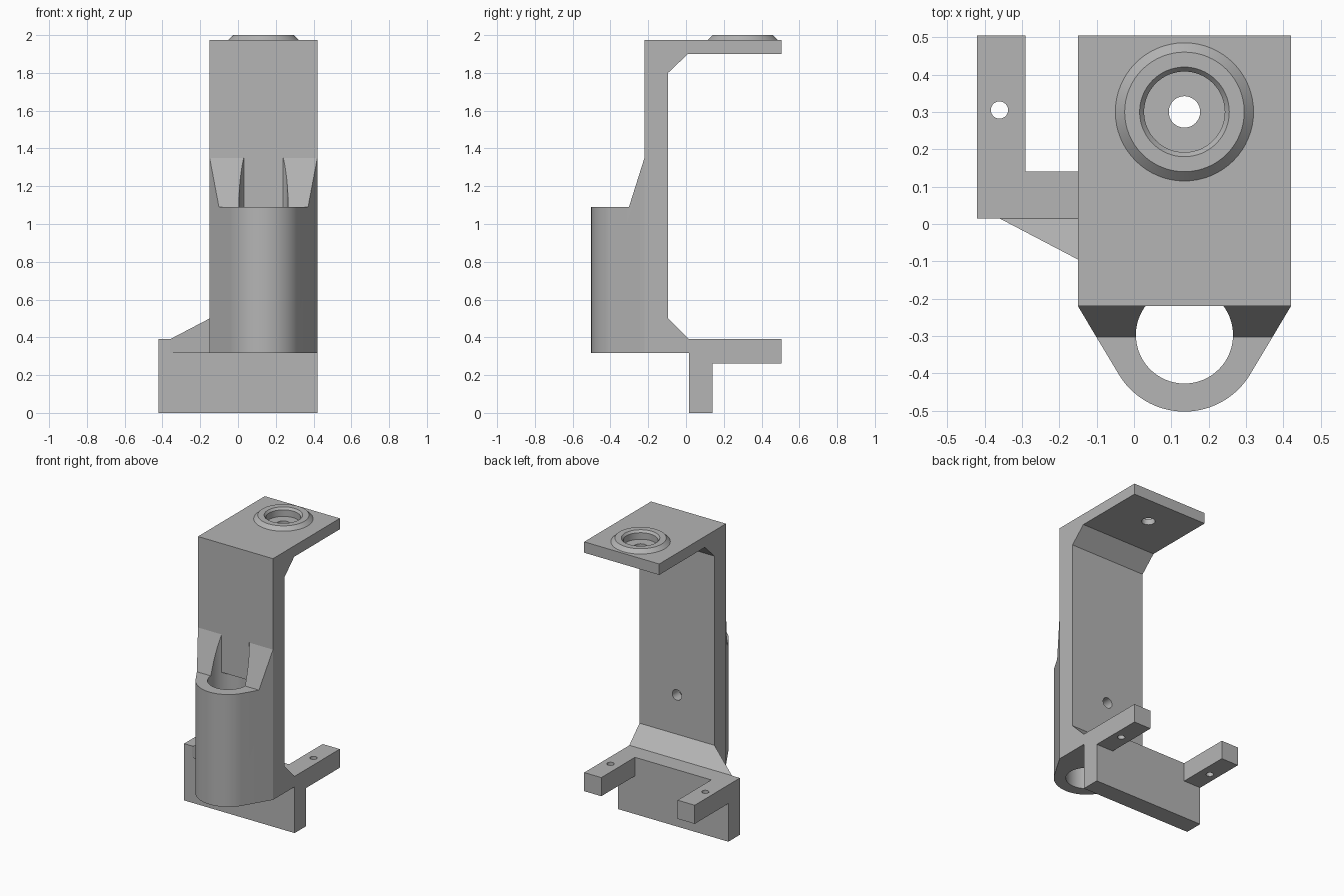
import bpy, bmesh, math
from mathutils import Vector

cube = bpy.data.objects.get("Cube")
if cube:
    bpy.data.objects.remove(cube, do_unlink=True)

grey = bpy.data.materials.new("plain_grey")
grey.use_nodes = True
grey.diffuse_color = (0.46, 0.46, 0.46, 1)
grey.node_tree.nodes["Principled BSDF"].inputs["Base Color"].default_value = grey.diffuse_color

MID = 0.135                     # x centre of the column
LEFT, RIGHT = 0.42, -0.15       # column sides
BORE_Y, BORE_R, TUBE_R = -0.297, 0.13, 0.205


def add_object(name, bm):
    bmesh.ops.recalc_face_normals(bm, faces=bm.faces)
    mesh = bpy.data.meshes.new(name)
    bm.to_mesh(mesh)
    bm.free()
    mesh.materials.append(grey)
    obj = bpy.data.objects.new(name, mesh)
    bpy.context.collection.objects.link(obj)
    return obj


def prism(name, points, axis, low, high):
    """Extrude a 2D outline along an axis."""
    place = {"x": lambda a, b, t: (t, a, b),
             "y": lambda a, b, t: (a, t, b),
             "z": lambda a, b, t: (a, b, t)}[axis]
    bm = bmesh.new()
    face = bm.faces.new([bm.verts.new(place(a, b, low)) for a, b in points])
    new = bmesh.ops.extrude_face_region(bm, geom=[face])["geom"]
    shift = Vector(place(0, 0, high - low))
    bmesh.ops.translate(bm, vec=shift, verts=[v for v in new if isinstance(v, bmesh.types.BMVert)])
    return add_object(name, bm)


def arc(cx, cy, r, start, end, steps):
    angles = [math.radians(start + (end - start) * i / steps) for i in range(steps + 1)]
    return [(cx + r * math.cos(t), cy + r * math.sin(t)) for t in angles]


def rod(a, b, r, axis, low, high):
    return prism("cutter", arc(a, b, r, 0, 360, 64)[:-1], axis, low, high)


def box(name, x0, x1, y0, y1, z0, z1):
    return prism(name, [(x0, y0), (x1, y0), (x1, y1), (x0, y1)], "z", z0, z1)


def activate(obj):
    bpy.ops.object.select_all(action="DESELECT")
    obj.select_set(True)
    bpy.context.view_layer.objects.active = obj


def cut(obj, *cutters):
    for cutter in cutters:
        mod = obj.modifiers.new("cut", "BOOLEAN")
        mod.operation, mod.solver, mod.object = "DIFFERENCE", "EXACT", cutter
        activate(obj)
        bpy.ops.object.modifier_apply(modifier=mod.name)
        bpy.data.objects.remove(cutter, do_unlink=True)


def smooth(obj):
    activate(obj)
    bpy.ops.object.shade_smooth_by_angle(angle=math.radians(20))


# Column with the top plate and both chamfered corners
column = prism("column_and_top_plate", [
    (-0.22, 0.318), (0.015, 0.318), (0.015, 0.39), (-0.095, 0.5), (-0.095, 1.8),
    (0.01, 1.9), (0.505, 1.9), (0.505, 1.975), (-0.22, 1.975)], "x", RIGHT, LEFT)
cut(column,
    rod(MID, BORE_Y, BORE_R, "z", 0.2, 1.09),
    rod(MID, 0.77, 0.036, "y", -0.2, 0.0),
    rod(MID, 0.3, 0.108, "z", 1.94, 2.1),
    rod(MID, 0.3, 0.042, "z", 1.8, 2.1))
smooth(column)

# Tube housing: tangent sides run from the column corners to a round nose
dx, dy = LEFT - MID, -0.22 - BORE_Y
tangent = math.degrees(math.atan2(dy, dx) - math.acos(TUBE_R / math.hypot(dx, dy)))
outline = [(RIGHT, -0.22)] + arc(MID, BORE_Y, TUBE_R, -180 - tangent, tangent, 40) + [(LEFT, -0.22)]
housing = prism("tube_housing", outline, "z", 0.318, 1.35)
slope = prism("cutter", [(-0.7, 1.09), (-0.302, 1.09), (-0.22, 1.35), (-0.22, 1.5), (-0.7, 1.5)],
              "x", -0.5, 0.7)
cut(housing, slope, rod(MID, BORE_Y, BORE_R, "z", 0.2, 1.6))
smooth(housing)

# Raised ring on the top plate
bm = bmesh.new()
section = [(0.185, 1.975), (0.16, 2.0), (0.12, 2.0), (0.108, 1.985), (0.108, 1.975)]
verts = [bm.verts.new((MID + r, 0.3, z)) for r, z in section]
edges = [bm.edges.new((verts[i], verts[(i + 1) % len(verts)])) for i in range(len(verts))]
bmesh.ops.spin(bm, geom=verts + edges, cent=(MID, 0.3, 0), axis=(0, 0, 1),
               angle=math.tau, steps=64, use_merge=True)
bmesh.ops.remove_doubles(bm, verts=bm.verts, dist=0.0001)
smooth(add_object("seat_ring", bm))

# Base slab and its two drilled arms
box("base_slab", -0.42, 0.42, 0.015, 0.14, 0, 0.39)
for side, name in ((1, "left_arm"), (-1, "right_arm")):
    x0, x1 = sorted((side * 0.29, side * 0.42))
    arm = box(name, x0, x1, 0.14, 0.505, 0.262, 0.39)
    cut(arm, rod(side * 0.36, 0.305, 0.023, "z", 0.2, 0.5))
    smooth(arm)

# Gusset joining the column side to the base slab
bm = bmesh.new()
for p in [(RIGHT, -0.095, 0.318), (RIGHT, -0.095, 0.5), (RIGHT, 0.015, 0.318),
          (RIGHT, 0.015, 0.39), (-0.36, 0.015, 0.39), (-0.36, 0.015, 0.318)]:
    bm.verts.new(p)
bmesh.ops.convex_hull(bm, input=bm.verts)
add_object("side_gusset", bm)
